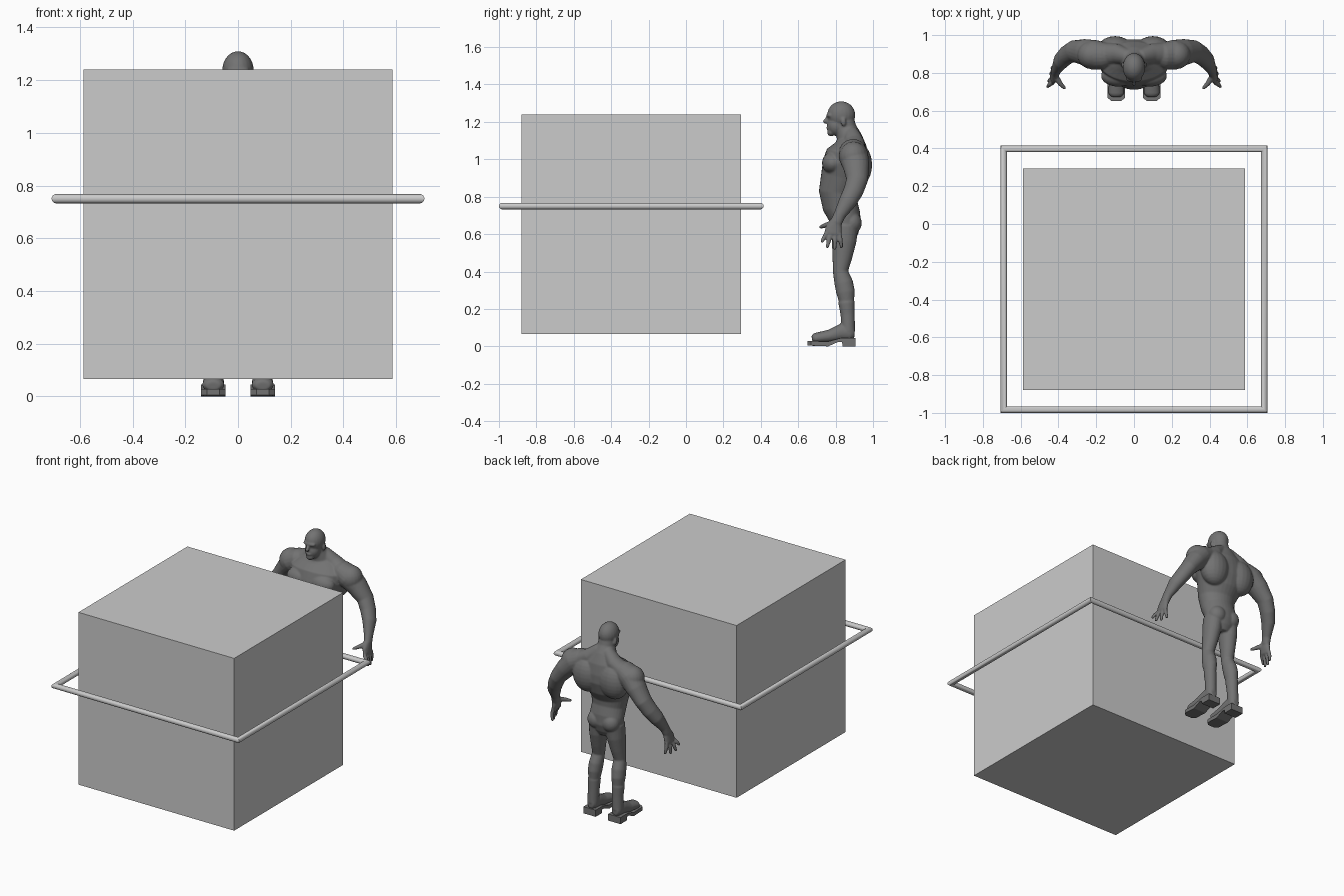
import bpy, bmesh, math
from mathutils import Vector, Matrix

if "Cube" in bpy.data.objects:
    bpy.data.objects.remove(bpy.data.objects["Cube"], do_unlink=True)


def material(name, value):
    mat = bpy.data.materials.new(name)
    mat.use_nodes = True
    colour = (value, value, value, 1)
    mat.diffuse_color = colour
    mat.node_tree.nodes["Principled BSDF"].inputs["Base Color"].default_value = colour
    return mat


light_grey = material("light grey", 0.6)
dark_grey = material("dark grey", 0.17)


def finish(bm, name, mat, smooth=True):
    """Turn a bmesh into a shaded object, keeping steep edges sharp."""
    bmesh.ops.recalc_face_normals(bm, faces=bm.faces)
    for face in bm.faces:
        face.smooth = smooth
    for edge in bm.edges:
        edge.smooth = edge.calc_face_angle(0) < math.radians(35)
    mesh = bpy.data.meshes.new(name)
    bm.to_mesh(mesh)
    bm.free()
    mesh.materials.append(mat)
    obj = bpy.data.objects.new(name, mesh)
    bpy.context.collection.objects.link(obj)
    return obj


def skin_rings(bm, rings, closed=False):
    """Bridge a list of vertex rings with quads."""
    count = len(rings[0])
    pairs = list(zip(rings, rings[1:]))
    if closed:
        pairs.append((rings[-1], rings[0]))
    for low, high in pairs:
        for i in range(count):
            j = (i + 1) % count
            bm.faces.new((low[i], low[j], high[j], high[i]))


def loft(bm, stations, side=1, sides=20):
    """Round-ended elliptical tube through (x, y, z, x radius, other radius)."""
    pts = [Vector((side * s[0], s[1], s[2])) for s in stations]
    rows = []
    for i, (p, s) in enumerate(zip(pts, stations)):
        t = (pts[min(i + 1, len(pts) - 1)] - pts[max(i - 1, 0)]).normalized()
        rows.append((p, t, s[3], s[4]))

    def cap(row, sign):
        p, t, a, b = row
        return (p + t * sign * min(a, b) * 0.6, t, a * 0.65, b * 0.65)

    rows = [cap(rows[0], -1)] + rows + [cap(rows[-1], 1)]
    rings = []
    for p, t, a, b in rows:
        across = Vector((1, 0, 0))
        across = (across - t * across.dot(t)).normalized()
        up = t.cross(across)
        angles = [math.tau * k / sides for k in range(sides)]
        rings.append([bm.verts.new(p + across * a * math.cos(w) + up * b * math.sin(w))
                      for w in angles])
    skin_rings(bm, rings)
    bm.faces.new(rings[0])
    bm.faces.new(rings[-1])


def blob(bm, centre, radii, side=1):
    x, y, z = centre
    matrix = Matrix.Translation((side * x, y, z)) @ Matrix.Diagonal((*radii, 1))
    bmesh.ops.create_uvsphere(bm, u_segments=20, v_segments=14, radius=1, matrix=matrix)


# Large box
bm = bmesh.new()
bmesh.ops.create_cube(bm, size=1.174, matrix=Matrix.Translation((0, -0.293, 0.653)))
finish(bm, "large_box", light_grey, smooth=False)

# Square rail around the box, with mitred corners
bm = bmesh.new()
half, tube = 0.69, 0.0175
rings = []
for sx, sy in ((1, 1), (-1, 1), (-1, -1), (1, -1)):
    ring = []
    for k in range(24):
        w = math.tau * k / 24
        reach = half + tube * math.cos(w)
        ring.append(bm.verts.new((sx * reach, sy * reach - 0.2925, 0.75 + tube * math.sin(w))))
    rings.append(ring)
skin_rings(bm, rings, closed=True)
finish(bm, "square_rail", light_grey)

# Figure: overlapping muscle masses fused into one skin
bm = bmesh.new()

# Torso and neck
torso = [(0.60, 0.86, 0.09, 0.06), (0.64, 0.86, 0.112, 0.075), (0.69, 0.85, 0.115, 0.085),
         (0.75, 0.825, 0.112, 0.095), (0.82, 0.815, 0.125, 0.105), (0.90, 0.84, 0.155, 0.12),
         (0.97, 0.855, 0.185, 0.125), (1.03, 0.865, 0.19, 0.115), (1.08, 0.88, 0.14, 0.085),
         (1.12, 0.872, 0.08, 0.067), (1.17, 0.855, 0.055, 0.055), (1.21, 0.85, 0.05, 0.05)]
loft(bm, [(0, y, z, a, b) for z, y, a, b in torso], sides=32)

# Head
blob(bm, (0, 0.83, 1.237), (0.06, 0.075, 0.073))
blob(bm, (0, 0.805, 1.18), (0.048, 0.05, 0.055))
blob(bm, (0, 0.776, 1.145), (0.026, 0.022, 0.022))
blob(bm, (0, 0.768, 1.235), (0.045, 0.018, 0.014))
loft(bm, [(0, 0.76, 1.225, 0.008, 0.01), (0, 0.742, 1.2, 0.012, 0.012)])
blob(bm, (0, 0.762, 1.168), (0.022, 0.012, 0.01))

arm = [(0.15, 0.89, 1.05, 0.065, 0.07), (0.21, 0.895, 1.02, 0.075, 0.08),
       (0.265, 0.91, 0.96, 0.062, 0.07), (0.32, 0.915, 0.89, 0.05, 0.058),
       (0.355, 0.895, 0.83, 0.047, 0.053), (0.385, 0.865, 0.775, 0.042, 0.048),
       (0.41, 0.82, 0.70, 0.027, 0.032), (0.418, 0.802, 0.66, 0.024, 0.032)]
palm = [(0.417, 0.802, 0.67, 0.022, 0.03), (0.422, 0.79, 0.63, 0.02, 0.045),
        (0.428, 0.785, 0.6, 0.017, 0.047)]
finger_ends = [(0.458, 0.727, 0.56), (0.452, 0.755, 0.53), (0.44, 0.795, 0.522), (0.425, 0.832, 0.53)]
leg = [(0.06, 0.85, 0.64, 0.058, 0.07), (0.066, 0.845, 0.56, 0.056, 0.066),
       (0.074, 0.835, 0.47, 0.046, 0.052), (0.08, 0.826, 0.40, 0.039, 0.041),
       (0.085, 0.843, 0.34, 0.044, 0.05), (0.088, 0.853, 0.29, 0.043, 0.05),
       (0.09, 0.862, 0.21, 0.032, 0.035), (0.09, 0.868, 0.12, 0.032, 0.034)]
foot = [(0.092, 0.88, 0.075, 0.034, 0.045), (0.092, 0.83, 0.075, 0.036, 0.045),
        (0.093, 0.77, 0.055, 0.04, 0.035), (0.094, 0.69, 0.043, 0.042, 0.028)]

for side in (1, -1):
    # Chest, back, shoulder and hip muscles
    blob(bm, (0.085, 0.785, 0.98), (0.09, 0.058, 0.06), side)
    blob(bm, (0.1, 0.915, 0.97), (0.1, 0.08, 0.12), side)
    blob(bm, (0.225, 0.895, 1.015), (0.075, 0.075, 0.08), side)
    loft(bm, [(0.03, 0.885, 1.14, 0.04, 0.04), (0.09, 0.9, 1.085, 0.05, 0.055),
              (0.16, 0.9, 1.05, 0.05, 0.06)], side)
    blob(bm, (0.054, 0.885, 0.66), (0.058, 0.055, 0.06), side)

    # Ears
    blob(bm, (0.06, 0.842, 1.2), (0.008, 0.014, 0.023), side)

    # Arms, hands, fingers and thumbs
    loft(bm, arm, side)
    loft(bm, palm, side)
    for i, (x, y, z) in enumerate(finger_ends):
        base = Vector((0.428, 0.749 + i * 0.024, 0.6))
        middle = base.lerp(Vector((x, y, z)), 0.5) + Vector((0.004, 0, 0))
        loft(bm, [(*base, 0.012, 0.012), (*middle, 0.012, 0.012), (x, y, z, 0.009, 0.009)],
             side, sides=12)
    loft(bm, [(0.412, 0.775, 0.655, 0.017, 0.017), (0.388, 0.74, 0.645, 0.013, 0.013),
              (0.366, 0.718, 0.637, 0.009, 0.009)], side, sides=12)

    # Legs, boot cuffs and boot uppers
    loft(bm, leg, side)
    loft(bm, [(0.09, 0.858, 0.235, 0.039, 0.044), (0.09, 0.864, 0.17, 0.036, 0.038),
              (0.092, 0.868, 0.08, 0.036, 0.036)], side)
    loft(bm, foot, side)

body = finish(bm, "figure_body", dark_grey)
fuse = body.modifiers.new("fuse", "REMESH")
fuse.mode = "VOXEL"
fuse.voxel_size = 0.0055
fuse.use_smooth_shade = True
soften = body.modifiers.new("soften", "SMOOTH")
soften.factor = 0.5
soften.iterations = 4

# Boot soles with raised heels
sole_profile = [(0.65, 0.004), (0.76, 0), (0.815, 0.024), (0.835, 0.024), (0.836, 0),
                (0.905, 0), (0.905, 0.045), (0.83, 0.045), (0.76, 0.026), (0.65, 0.028)]
for label, side in (("left", 1), ("right", -1)):
    bm = bmesh.new()
    rings = []
    for x in (0.047, 0.07, 0.118, 0.14):
        # The toe tapers back at the sole's outer edges
        edge = 0.018 if x in (0.047, 0.14) else 0
        rings.append([bm.verts.new((side * x, max(y, 0.65 + edge), z)) for y, z in sole_profile])
    skin_rings(bm, rings)
    bm.faces.new(rings[0])
    bm.faces.new(rings[-1])
    finish(bm, label + "_boot_sole", dark_grey, smooth=False)
